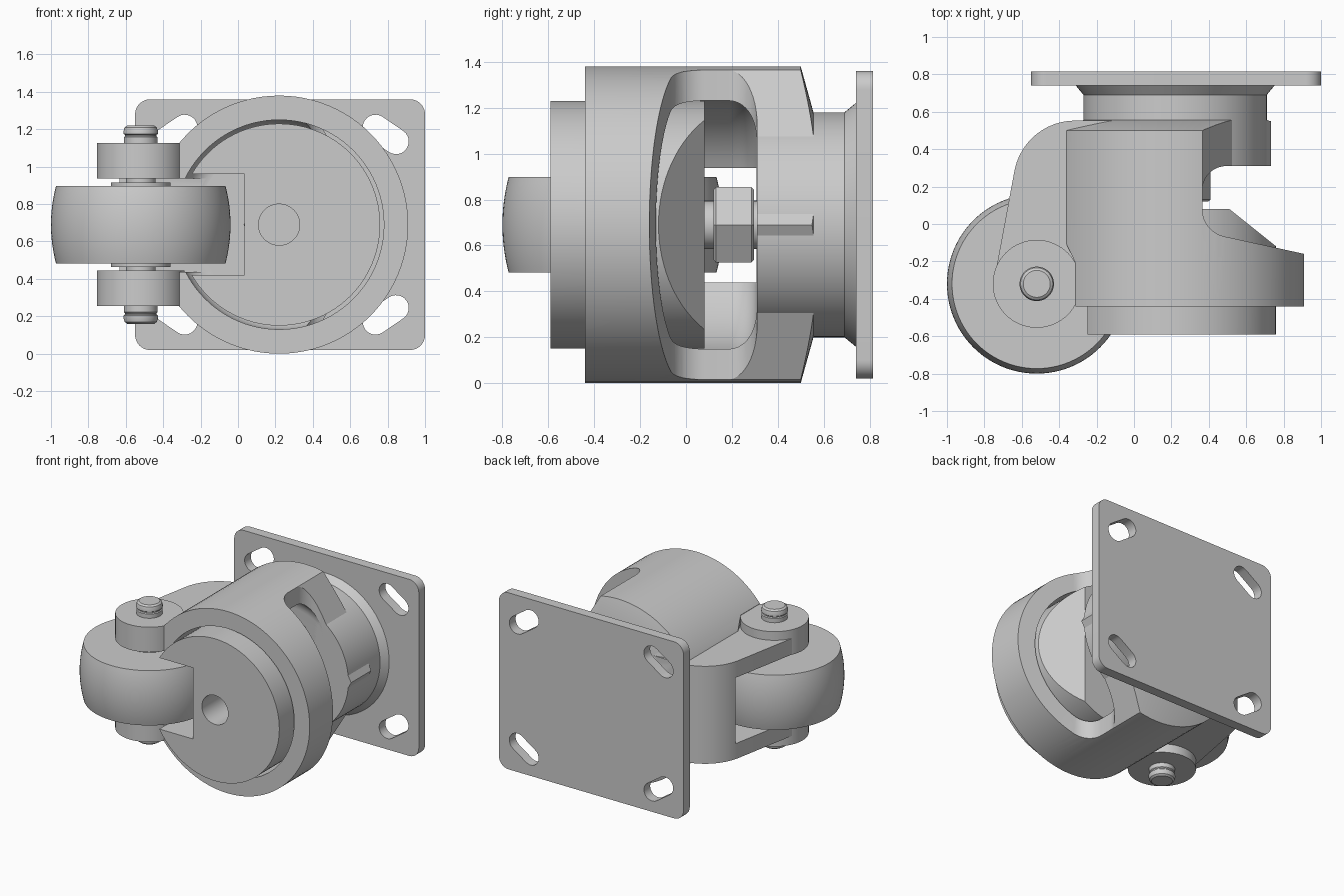
import bpy, bmesh, math

if "Cube" in bpy.data.objects:
    bpy.data.objects.remove(bpy.data.objects["Cube"])

CX, CZ = 0.22, 0.70          # main axis, runs along y
WX, WY = -0.52, -0.32        # wheel axle, runs along z


def finish(name, bm, smooth=True):
    bmesh.ops.recalc_face_normals(bm, faces=bm.faces[:])
    me = bpy.data.meshes.new(name)
    bm.to_mesh(me)
    bm.free()
    ob = bpy.data.objects.new(name, me)
    bpy.context.collection.objects.link(ob)
    if smooth:
        shade(ob)
    return ob


def shade(ob):
    bpy.ops.object.select_all(action='DESELECT')
    ob.select_set(True)
    bpy.context.view_layer.objects.active = ob
    bpy.ops.object.shade_smooth_by_angle(angle=math.radians(25))


def revolve(name, profile, axis='Y', n=96, phase=0.0, smooth=True):
    """Solid of (radius, height) rings with flat caps."""
    bm = bmesh.new()
    rings = []
    for r, h in profile:
        ring = []
        for i in range(n):
            a = phase + 2 * math.pi * i / n
            c, s = r * math.cos(a), r * math.sin(a)
            ring.append(bm.verts.new((CX + c, h, CZ + s) if axis == 'Y' else (WX + c, WY + s, h)))
        rings.append(ring)
    for a, b in zip(rings, rings[1:]):
        for i in range(n):
            j = (i + 1) % n
            bm.faces.new((a[i], a[j], b[j], b[i]))
    bm.faces.new(rings[0])
    bm.faces.new(rings[-1])
    return finish(name, bm, smooth)


def prism(name, pts, lo, hi, axis='Z'):
    """Outline in xy extruded along z, or outline in xz extruded along y."""
    bm = bmesh.new()
    put = (lambda p, d: (p[0], p[1], d)) if axis == 'Z' else (lambda p, d: (p[0], d, p[1]))
    a = [bm.verts.new(put(p, lo)) for p in pts]
    b = [bm.verts.new(put(p, hi)) for p in pts]
    bm.faces.new(a)
    bm.faces.new(b)
    for i in range(len(pts)):
        j = (i + 1) % len(pts)
        bm.faces.new((a[i], a[j], b[j], b[i]))
    return finish(name, bm)


def rect(x0, x1, y0, y1):
    return [(x0, y0), (x1, y0), (x1, y1), (x0, y1)]


def arc(cx, cy, r, a0, a1, n=12):
    return [(cx + r * math.cos(math.radians(a0 + (a1 - a0) * i / n)),
             cy + r * math.sin(math.radians(a0 + (a1 - a0) * i / n))) for i in range(n + 1)]


def boolean(ob, other, op='DIFFERENCE'):
    other.hide_render = True
    m = ob.modifiers.new("bool", 'BOOLEAN')
    m.operation, m.solver, m.object = op, 'EXACT', other
    bpy.context.view_layer.objects.active = ob
    bpy.ops.object.modifier_apply(modifier=m.name)
    bpy.data.objects.remove(other, do_unlink=True)


# mounting plate with rounded corners and four slanted slots
x0, x1, z0, z1, r = -0.55, 1.0, 0.03, 1.37, 0.08
outline = (arc(x1 - r, z1 - r, r, 0, 90) + arc(x0 + r, z1 - r, r, 90, 180)
           + arc(x0 + r, z0 + r, r, 180, 270) + arc(x1 - r, z0 + r, r, 270, 360))
plate = prism("mounting_plate", outline, 0.74, 0.815, 'Y')
ang = math.degrees(math.atan2(-0.075, 0.11))
slot = arc(0.51, 0.52, 0.068, ang + 90, ang + 270) + arc(0.62, 0.445, 0.068, ang - 90, ang + 90)
for sx in (1, -1):
    for sz in (1, -1):
        boolean(plate, prism("cutter", [(0.225 + sx * x, CZ + sz * z) for x, z in slot], 0.6, 0.95, 'Y'))
shade(plate)

# swivel collar flaring into the plate
revolve("swivel_collar", [(0.49, 0.31), (0.49, 0.69), (0.535, 0.745)])

# round housing, trimmed beside the wheel
housing = revolve("housing", [(0.69, -0.44), (0.69, 0.5), (0.488, 0.556)])
boolean(housing, prism("cutter", [(-0.8, -0.7), (-0.312, -0.7), (-0.312, -0.21), (-0.36, -0.11), (-0.8, -0.11)],
                       -0.2, 1.6))
# fork arms joined to the housing
fork = ([(-0.08, 0.553)] + arc(-0.315, 0.223, 0.33, 90, 168) + arc(WX, WY, 0.228, 168, 360, 24)
        + [(-0.3, -0.19), (-0.08, -0.19)])
boolean(housing, prism("fork", fork, 0.33, 1.07), 'UNION')
# inner bore with rounded end, wheel gap, side window and slanted shoulder
boolean(housing, revolve("cutter", [(0.56, -0.7), (0.56, 0.19)] +
                         [(r, h) for r, h in arc(0.44, 0.19, 0.12, 10, 90, 8)]))
boolean(housing, prism("cutter", [(-1.2, -0.7), (0.0, -0.7), (0.0, 0.308), (-1.2, 0.308)], 0.448, 0.948))
window = ([(1.3, -0.245), (0.91, -0.16)] + arc(0.515, 0.08, 0.15, 258, 180)
          + arc(0.495, 0.18, 0.13, 180, 90) + [(1.3, 0.31)])
boolean(housing, prism("cutter", window, -0.2, 1.6))
shoulder = [(0.31, CZ + 0.776), (0.733, CZ), (0.31, CZ - 0.776), (1.3, CZ - 0.776), (1.3, CZ + 0.776)]
boolean(housing, prism("cutter", shoulder, 0.1, 0.7, 'Y'))
shade(housing)

# foot pad with wheel notch, planar chamfer and centre hole
pad = revolve("foot_pad", [(0.54, -0.59), (0.54, 0.08)])
boolean(pad, prism("cutter", rect(-1, 0.035, 0.43, 0.97), -0.8, 0.3, 'Y'))
boolean(pad, prism("cutter", [(0.485, 0.1), (0.91, -0.24), (0.91, 0.3), (0.485, 0.3)], -0.2, 1.6))
boolean(pad, revolve("cutter", [(0.11, -0.8), (0.11, -0.3)], n=48))
shade(pad)

# levelling stem and hex nut
revolve("stem", [(0.105, 0.06), (0.105, 0.33)], n=48)
revolve("hex_nut", [(0.175, 0.12), (0.19, 0.13), (0.19, 0.285), (0.175, 0.297)], n=6, smooth=False)

# crowned wheel
crown = [(0.48 - 0.027 * (t / 8) ** 2, CZ + 0.208 * t / 8) for t in range(-8, 9)]
revolve("wheel", crown, 'Z')

# axle with spacers, fork bosses and grooved end caps, mirrored top and bottom
for s, side in ((1, "top"), (-1, "bottom")):
    def part(name, prof):
        revolve(side + "_" + name, [(r, CZ + s * h) for r, h in prof], 'Z', 64)
    part("spacer", [(0.16, 0.2), (0.16, 0.226)])
    part("axle", [(0.08, 0.2), (0.08, 0.3)])
    part("fork_boss", [(0.235, 0.246), (0.235, 0.436)])
    part("axle_cap", [(0.09, 0.42), (0.09, 0.468), (0.084, 0.474), (0.084, 0.48), (0.092, 0.486),
                      (0.092, 0.5), (0.086, 0.52), (0.072, 0.53)])

# centre on the origin and rest on z = 0
for ob in bpy.context.collection.objects:
    ob.location.z = -0.01
